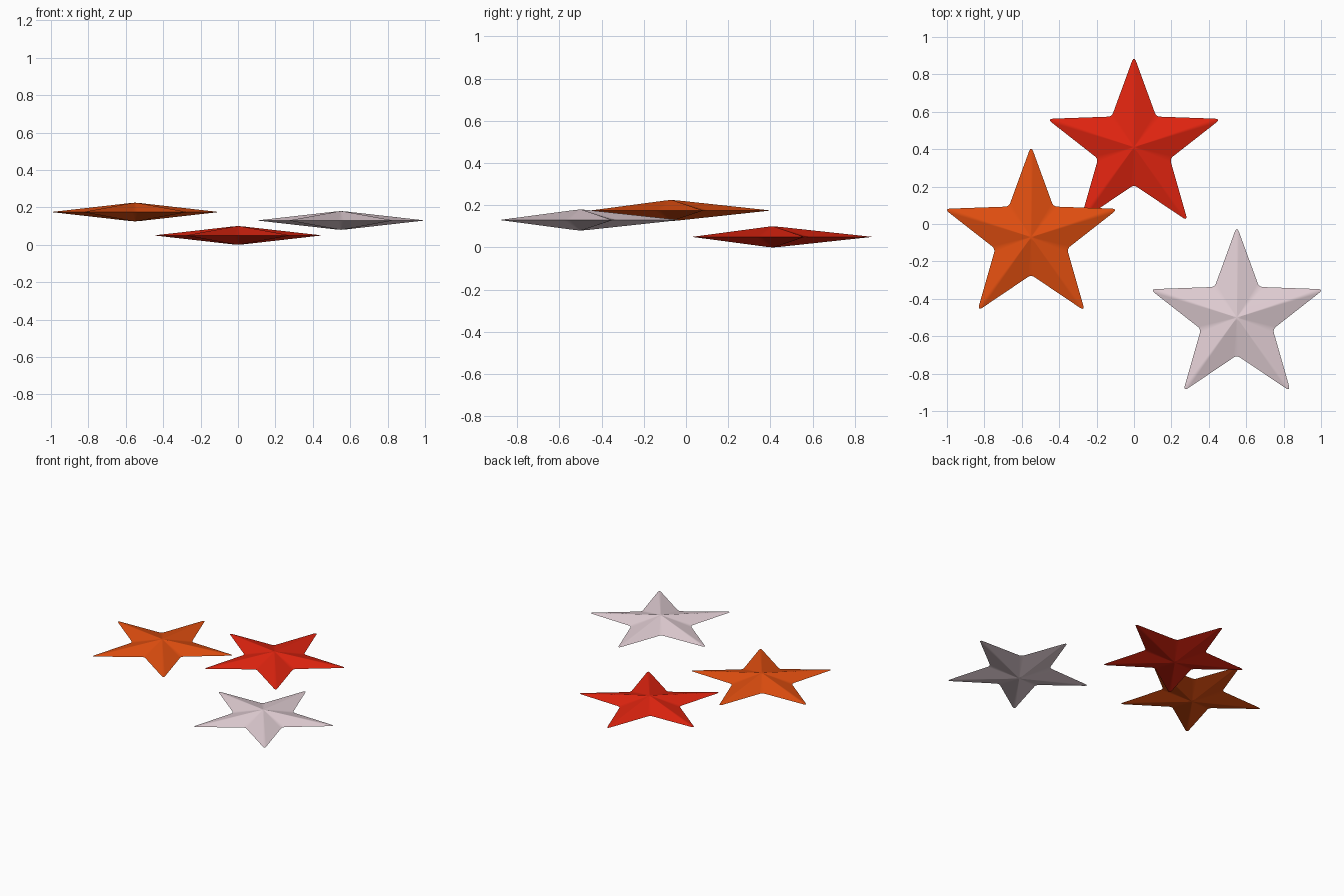
import bpy, bmesh, math
from mathutils import Vector

if "Cube" in bpy.data.objects:
    bpy.data.objects.remove(bpy.data.objects["Cube"])

TIP_R, NOTCH_R, HALF_H = 0.489, 0.202, 0.05


def outline():
    """Five-pointed star outline with softly rounded tips and notches."""
    corners = []
    for i in range(10):
        a = math.radians(90 + 36 * i)
        r = NOTCH_R if i % 2 else TIP_R
        corners.append(Vector((r * math.cos(a), r * math.sin(a))))
    pts = []
    for i, c in enumerate(corners):
        d = 0.022 if i % 2 else 0.035
        p = c + (corners[i - 1] - c).normalized() * d
        q = c + (corners[(i + 1) % 10] - c).normalized() * d
        for k in range(7):
            t = k / 6
            pts.append(p * (1 - t) ** 2 + c * 2 * t * (1 - t) + q * t * t)
    return pts


def star(name, location, colour_name, colour):
    bm = bmesh.new()
    pts = outline()
    n = len(pts)
    rim = [bm.verts.new((p.x, p.y, 0)) for p in pts]
    # upper and lower faceted halves, each with a slightly blunted peak
    for side in (1, -1):
        prev = rim
        for s in (0.5, 0.07):
            z = side * HALF_H * (1 - s) * 1.02
            ring = [bm.verts.new((p.x * s, p.y * s, z)) for p in pts]
            for i in range(n):
                j = (i + 1) % n
                bm.faces.new((prev[i], prev[j], ring[j], ring[i]))
            prev = ring
        peak = bm.verts.new((0, 0, side * HALF_H))
        for i in range(n):
            bm.faces.new((prev[i], prev[(i + 1) % n], peak))
    bmesh.ops.recalc_face_normals(bm, faces=bm.faces)
    # soft ridges, crisp outer rim
    for f in bm.faces:
        f.smooth = True
    for e in bm.edges:
        if all(abs(v.co.z) < 1e-6 for v in e.verts):
            e.smooth = False
    me = bpy.data.meshes.new(name)
    bm.to_mesh(me)
    bm.free()
    mat = bpy.data.materials.new(colour_name)
    mat.diffuse_color = (*colour, 1)
    mat.use_nodes = True
    mat.node_tree.nodes["Principled BSDF"].inputs["Base Color"].default_value = mat.diffuse_color
    me.materials.append(mat)
    ob = bpy.data.objects.new(name, me)
    ob.location = location
    bpy.context.collection.objects.link(ob)
    # keep the broad facets reading flat
    wn = ob.modifiers.new("facet_normals", 'WEIGHTED_NORMAL')
    wn.keep_sharp = True


star("red_star", (0, 0.411, 0.05), "red", (0.76, 0.018, 0.005))
star("orange_star", (-0.55, -0.07, 0.175), "orange", (0.76, 0.078, 0.005))
star("white_star", (0.55, -0.5, 0.13), "pale_pink_white", (0.76, 0.62, 0.66))
